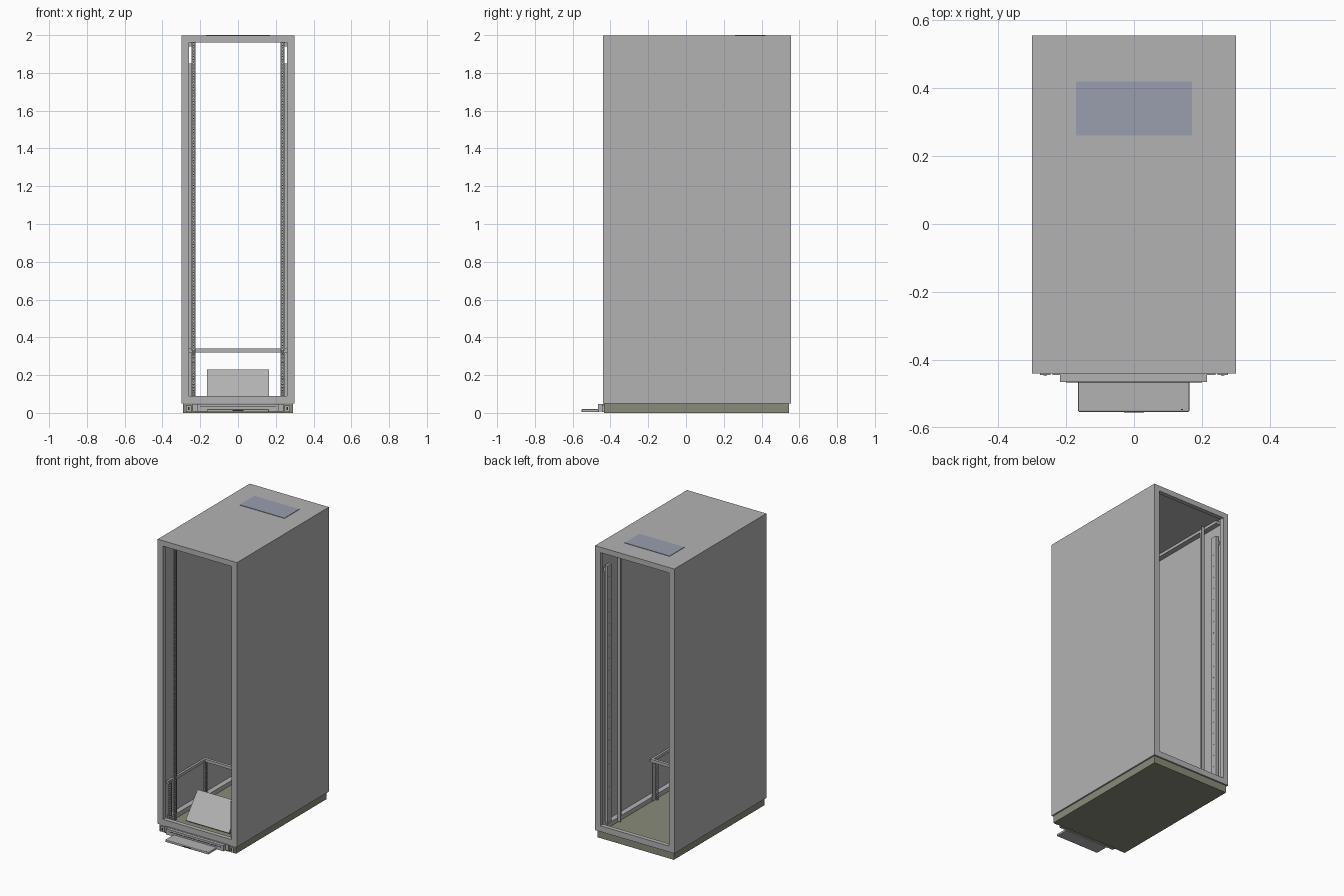
import bpy
import bmesh
from mathutils import Matrix, Vector

old = bpy.data.objects.get("Cube")
if old:
    bpy.data.objects.remove(old, do_unlink=True)


def make_material(name, rgb):
    mat = bpy.data.materials.new(name)
    mat.use_nodes = True
    color = (*rgb, 1.0)
    mat.diffuse_color = color
    mat.node_tree.nodes["Principled BSDF"].inputs["Base Color"].default_value = color
    return mat


GREY = make_material("light grey metal", (0.45, 0.45, 0.45))
OLIVE = make_material("olive plinth", (0.25, 0.26, 0.19))
BLUE = make_material("blue grey vent", (0.32, 0.34, 0.42))
DARK = make_material("dark screen", (0.05, 0.07, 0.095))
BLACK = make_material("black trim", (0.02, 0.02, 0.02))


def add_box(bm, x, y, z):
    """Add a box given by (low, high) ranges."""
    size = [r[1] - r[0] for r in (x, y, z)]
    mid = [(r[0] + r[1]) / 2 for r in (x, y, z)]
    matrix = Matrix.Translation(mid) @ Matrix.Diagonal((*size, 1))
    bmesh.ops.create_cube(bm, size=1, matrix=matrix)


def finish(name, bm, mat):
    mesh = bpy.data.meshes.new(name)
    bm.to_mesh(mesh)
    bm.free()
    mesh.materials.append(mat)
    obj = bpy.data.objects.new(name, mesh)
    bpy.context.collection.objects.link(obj)
    return obj


def boxes(name, mat, *ranges):
    bm = bmesh.new()
    for r in ranges:
        add_box(bm, *r)
    return finish(name, bm, mat)


def mirrored(obj):
    obj.modifiers.new("Mirror", 'MIRROR').use_axis[0] = True
    return obj


def perforated_rail(name, y, low, high, pitch=0.0148):
    """Angle rail with a column of square holes in its front flange."""
    bm = bmesh.new()
    count = int((high - low) / pitch)
    step = (high - low) / count
    columns = (0.224, 0.23, 0.24, 0.246)
    levels = [low]
    for i in range(count):
        levels += [low + (i + 0.2) * step, low + (i + 0.8) * step]
    levels.append(high)
    grid = [[bm.verts.new((x, y, z)) for x in columns] for z in levels]
    for j in range(len(levels) - 1):
        for i in range(3):
            if i == 1 and j % 2 == 1:
                continue
            bm.faces.new((grid[j][i], grid[j][i + 1],
                          grid[j + 1][i + 1], grid[j + 1][i]))
    obj = finish(name, bm, GREY)
    solid = obj.modifiers.new("Thickness", 'SOLIDIFY')
    solid.thickness = 0.003
    mirrored(obj)
    mirrored(boxes(name + "_web", GREY,
                   ((0.243, 0.246), (y, y + 0.035), (low, high))))


# Cabinet: thin walls and roof
FRONT, BACK, TOP = -0.44, 0.555, 1.997
mirrored(boxes("side_panel", GREY, ((0.282, 0.3), (FRONT, BACK), (0.05, TOP))))
boxes("roof_panel", GREY, ((-0.282, 0.282), (FRONT, BACK), (1.98, TOP)))

# Open frames around the front and rear mouths
for name, y in (("front_frame", (FRONT, FRONT + 0.03)),
                ("rear_frame", (BACK - 0.03, BACK))):
    boxes(name, GREY,
          ((-0.282, 0.282), y, (0.05, 0.09)),
          ((-0.282, 0.282), y, (1.96, 1.98)),
          ((-0.282, -0.26), y, (0.09, 1.96)),
          ((0.26, 0.282), y, (0.09, 1.96)))

# Plinth and roof vent
boxes("plinth", OLIVE, ((-0.29, 0.29), (-0.435, 0.545), (0, 0.052)))
boxes("roof_vent", BLUE, ((-0.17, 0.17), (0.26, 0.42), (TOP - 0.002, 2.0)))

# Long mounting rails and the bars that carry them
perforated_rail("front_rail", -0.35, 0.06, 1.96)
mirrored(boxes("rear_rail", GREY,
               ((0.224, 0.246), (0.385, 0.388), (0.06, 1.96)),
               ((0.243, 0.246), (0.35, 0.388), (0.06, 1.96))))
mirrored(boxes("rail_side_bar", GREY,
               ((0.246, 0.282), (-0.36, 0.5), (1.94, 1.96)),
               ((0.246, 0.282), (-0.36, 0.5), (0.055, 0.085))))

# Slim vertical power strips near the rear, with outlet plates
mirrored(boxes("power_strip", GREY, ((0.246, 0.265), (0.455, 0.5), (0.09, 1.85))))
strip = bmesh.new()
for i in range(20):
    z = 0.2 + i * 0.08
    add_box(strip, (0.244, 0.247), (0.472, 0.482), (z, z + 0.05))
mirrored(finish("power_outlets", strip, GREY))
mirrored(boxes("strip_bracket", GREY, ((0.255, 0.282), (0.46, 0.49), (1.8, 1.83))))

# Low inner rack: four short posts joined by three bars
perforated_rail("short_front_post", -0.4, 0.055, 0.33)
perforated_rail("short_rear_post", -0.02, 0.055, 0.33)
mirrored(boxes("inner_rack_side_bar", GREY,
               ((0.246, 0.262), (-0.4, 0.015), (0.32, 0.34))))
boxes("inner_rack_cross_bar", GREY, ((-0.262, 0.262), (-0.005, 0.015), (0.32, 0.34)))

# Leaning monitor: casing and screen share one tilted frame
bottom, top = Vector((0, -0.32, 0.058)), Vector((0, -0.19, 0.22))
up = (top - bottom).normalized()
depth = Vector((1, 0, 0)).cross(up) * -1
tilt = Matrix((Vector((1, 0, 0)), depth, up)).transposed().to_4x4()
place = Matrix.Translation(bottom) @ tilt
height = (top - bottom).length
for name, mat, r in (
        ("monitor_case", GREY, ((-0.165, 0.163), (0, 0.015), (0, height))),
        ("monitor_screen", DARK, ((-0.158, 0.156), (-0.002, 0.001), (0.008, height - 0.008)))):
    bm = bmesh.new()
    low_y, high_y = sorted((-r[1][0], -r[1][1]))
    add_box(bm, r[0], (low_y, high_y), r[2])
    # Local -y is the side away from the viewer when depth points forward
    bm.transform(place)
    bmesh.ops.recalc_face_normals(bm, faces=bm.faces)
    finish(name, bm, mat)

# Pull-out drawer with its keyboard tray
boxes("drawer_back_plate", GREY, ((-0.24, 0.24), (-0.444, -0.434), (0.008, 0.048)))
boxes("drawer_front", GREY, ((-0.218, 0.215), (-0.465, -0.444), (0.008, 0.046)))
boxes("drawer_slot", BLACK, ((-0.2, 0.2), (-0.4665, -0.465), (0.03, 0.033)))
tray = boxes("keyboard_tray", GREY, ((-0.165, 0.163), (-0.553, -0.46), (0.004, 0.02)))
bevel = tray.modifiers.new("Rounded edge", 'BEVEL')
bevel.width = 0.004
bevel.segments = 2
boxes("tray_handle", BLACK, ((-0.03, 0.03), (-0.5545, -0.553), (0.01, 0.014)))
boxes("tray_button", BLACK, ((0.138, 0.144), (-0.548, -0.544), (0.019, 0.021)))

# Small feet brackets beside the drawer
mirrored(boxes("foot_bracket", GREY, ((0.246, 0.276), (-0.444, -0.434), (0.006, 0.04))))
mirrored(boxes("foot_bracket_slot", BLACK, ((0.256, 0.266), (-0.4455, -0.444), (0.014, 0.032))))
